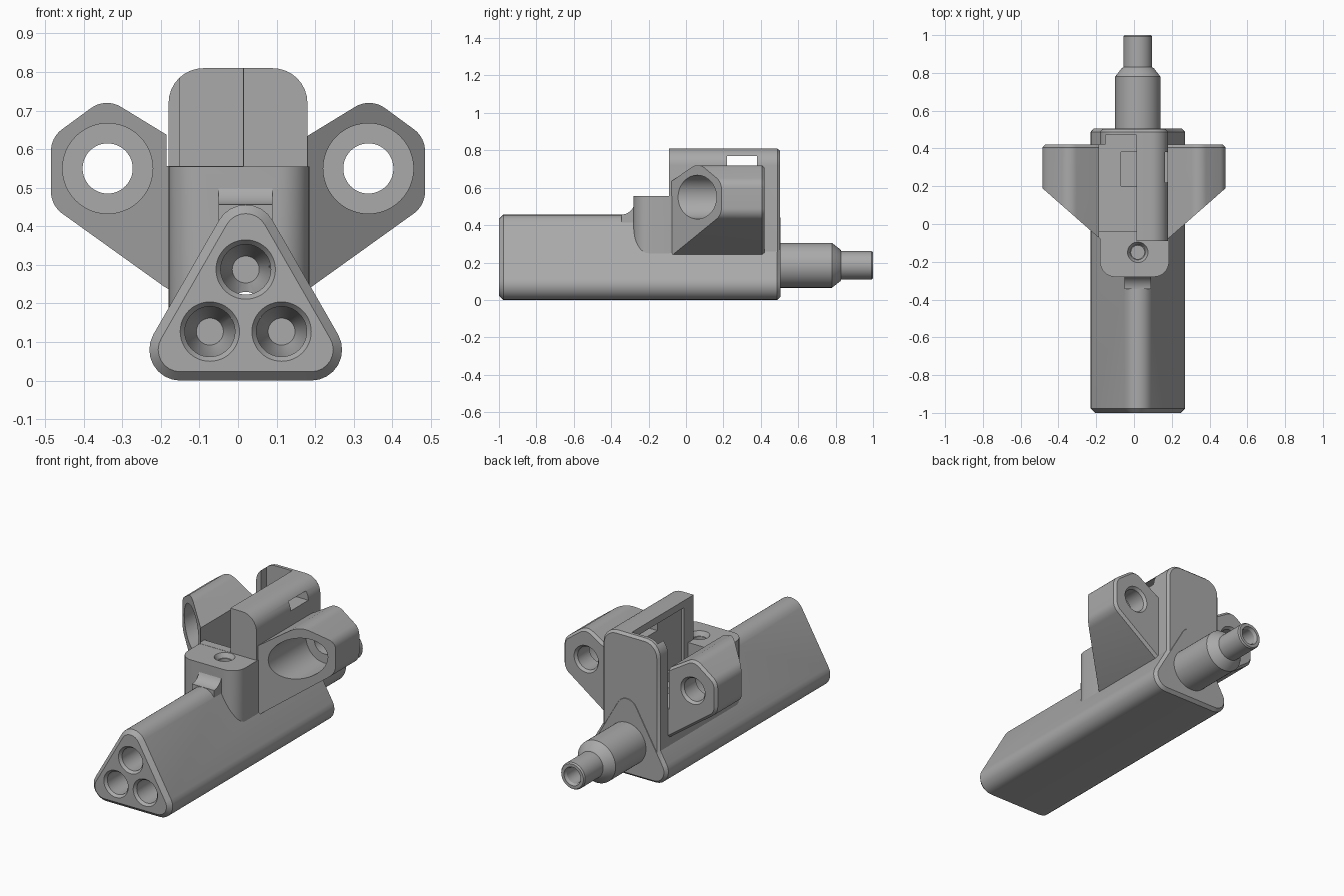
import bpy, bmesh, math
from mathutils import Vector

cube = bpy.data.objects.get("Cube")
if cube:
    bpy.data.objects.remove(cube)

grey = bpy.data.materials.new("plain grey")
grey.use_nodes = True
grey.diffuse_color = (0.4, 0.4, 0.4, 1)
grey.node_tree.nodes["Principled BSDF"].inputs["Base Color"].default_value = (0.4, 0.4, 0.4, 1)


def outline(centres, r, steps):
    """Rounded convex outline around counter-clockwise corner centres."""
    if len(centres) == 1:
        u, v = centres[0]
        turn = [2 * math.pi * i / 48 for i in range(48)]
        return [(u + r * math.cos(a), v + r * math.sin(a)) for a in turn]
    pts, n = [], len(centres)
    for i, (u, v) in enumerate(centres):
        p, q = centres[i - 1], centres[(i + 1) % n]
        a = math.atan2(v - p[1], u - p[0]) - math.pi / 2
        b = math.atan2(q[1] - v, q[0] - u) - math.pi / 2
        sweep = (b - a) % (2 * math.pi)
        for k in range(steps + 1):
            t = a + sweep * k / steps
            pts.append((u + r * math.cos(t), v + r * math.sin(t)))
    return pts


def loft(name, axis, centres, sections, clip=None, steps=8):
    """Solid through outlines of given (position, radius) along an axis."""
    place = {"x": lambda u, v, t: (t, u, v),
             "y": lambda u, v, t: (u, t, v),
             "z": lambda u, v, t: (u, v, t)}[axis]
    bm = bmesh.new()
    rings = [[bm.verts.new(place(u, v, t)) for u, v in outline(centres, r, steps)]
             for t, r in sections]
    for a, b in zip(rings, rings[1:]):
        for i in range(len(a)):
            bm.faces.new((a[i - 1], a[i], b[i], b[i - 1]))
    bm.faces.new(rings[0])
    bm.faces.new(rings[-1])
    if clip:
        bmesh.ops.bisect_plane(bm, geom=bm.verts[:] + bm.edges[:] + bm.faces[:],
                               plane_co=clip[0], plane_no=clip[1], clear_outer=True)
        bmesh.ops.holes_fill(bm, edges=[e for e in bm.edges if e.is_boundary])
    bmesh.ops.recalc_face_normals(bm, faces=bm.faces)
    return finish(name, bm)


def box(name, x, y, z):
    bm = bmesh.new()
    bmesh.ops.create_cube(bm, size=1)
    for v in bm.verts:
        v.co = [lo + (c + 0.5) * (hi - lo) for c, (lo, hi) in zip(v.co, (x, y, z))]
    return finish(name, bm)


def finish(name, bm):
    mesh = bpy.data.meshes.new(name)
    bm.to_mesh(mesh)
    bm.free()
    mesh.materials.append(grey)
    ob = bpy.data.objects.new(name, mesh)
    bpy.context.collection.objects.link(ob)
    return ob


def activate(ob):
    bpy.ops.object.select_all(action="DESELECT")
    ob.select_set(True)
    bpy.context.view_layer.objects.active = ob


def combine(ob, operation, *others):
    for other in others:
        mod = ob.modifiers.new("combine", "BOOLEAN")
        mod.operation, mod.solver, mod.object = operation, "EXACT", other
        activate(ob)
        bpy.ops.object.modifier_apply(modifier=mod.name)


def discard(*obs):
    for ob in obs:
        bpy.data.objects.remove(ob)


MID = 0.02     # centre line of the long body
AXIS_Z = 0.185  # height of the rear pipe

# Long triangular body with chamfered ends
body = loft("body", "y", [(MID - 0.17, 0.08), (MID + 0.17, 0.08), (MID, 0.376)],
            [(-1, 0.057), (-0.977, 0.08), (0.487, 0.08), (0.505, 0.064)])

# Upright housing, front block and the fillet ahead of it
tower = loft("tower", "y", [(-0.09, 0.17), (0.09, 0.17), (0.09, 0.72), (-0.09, 0.72)],
             [(-0.09, 0.09), (0.488, 0.09), (0.503, 0.077)])
block = loft("front_block", "z", [(-0.1, -0.2), (0.105, -0.2), (0.105, -0.09), (-0.1, -0.09)],
             [(0.17, 0.08), (0.555, 0.08)])
fillet = box("fillet", (-0.05, 0.09), (-0.345, -0.25), (0.4, 0.525))
scoop = loft("scoop", "x", [(-0.348, 0.531)], [(-0.3, 0.075), (0.3, 0.075)])
combine(fillet, "DIFFERENCE", scoop)
combine(body, "UNION", tower, block, fillet)
discard(tower, block, fillet, scoop)

# Open pocket in the housing, with groove, floor pit, wall recess and window
slot = [box("slot_top", (-0.185, 0.014), (-0.2, 0.42), (0.556, 0.9)),
        box("slot_deep", (-0.185, 0.014), (-0.04, 0.421), (0.4, 0.8))]
details = [box("groove", (-0.15, 0.013), (-0.03, 0.47), (0.401, 0.9)),
           box("pit", (-0.07, 0.012), (0.2, 0.38), (0.36, 0.6)),
           box("wall_recess", (-0.05, 0.028), (0, 0.43), (0.45, 0.77)),
           box("window", (-0.1, 0.3), (0.22, 0.38), (0.72, 0.77))]
combine(body, "DIFFERENCE", *slot, *details)
discard(*details)

# Screw hole in the front block
screw = loft("screw_hole", "z", [(MID, -0.15)],
             [(0.42, 0.035), (0.53, 0.035), (0.53, 0.04), (0.56, 0.057)])
combine(body, "DIFFERENCE", screw)
discard(screw)

# Three countersunk barrels in the front face
for x, z in ((MID, 0.288), (MID - 0.093, 0.127), (MID + 0.093, 0.127)):
    barrel = loft("barrel", "y", [(x, z)],
                  [(-1.01, 0.085), (-0.985, 0.065), (-0.1, 0.065), (0, 0.035)])
    combine(body, "DIFFERENCE", barrel)
    discard(barrel)

# Stepped rear pipe with a bore
pipe = loft("rear_pipe", "y", [(MID, AXIS_Z)],
            [(0.45, 0.12), (0.78, 0.12), (0.825, 0.085), (0.83, 0.076),
             (0.992, 0.076), (1, 0.07)])
bore = loft("bore", "y", [(MID, AXIS_Z)],
            [(-0.15, 0.045), (0.985, 0.045), (1.01, 0.058)])
combine(body, "DIFFERENCE", bore)
combine(pipe, "DIFFERENCE", bore)
discard(bore)

# Side lugs: slanted front, counterbore and through hole
parts = [body, pipe]
LUG = [(0.15, 0.3), (0.415, 0.49), (0.415, 0.595), (0.34, 0.65), (0.16, 0.54)]
for name, side in (("left_lug", 1), ("right_lug", -1)):
    corners = [(side * x, z) for x, z in LUG][::side]
    lug = loft(name, "y", corners, [(-0.09, 0.07), (0.405, 0.07), (0.42, 0.057)],
               clip=(Vector((side * 0.178, -0.08, 0)), Vector((side * 0.265, -0.302, 0))))
    hole = loft("lug_hole", "y", [(side * 0.338, 0.55)],
                [(-0.3, 0.117), (0.3, 0.117), (0.3, 0.065), (0.405, 0.065), (0.43, 0.085)])
    combine(lug, "DIFFERENCE", hole, *slot)
    discard(hole)
    parts.append(lug)
discard(*slot)

# Smooth curved faces, keep hard edges
for ob in parts:
    activate(ob)
    bpy.ops.object.shade_smooth_by_angle(angle=math.radians(25))
